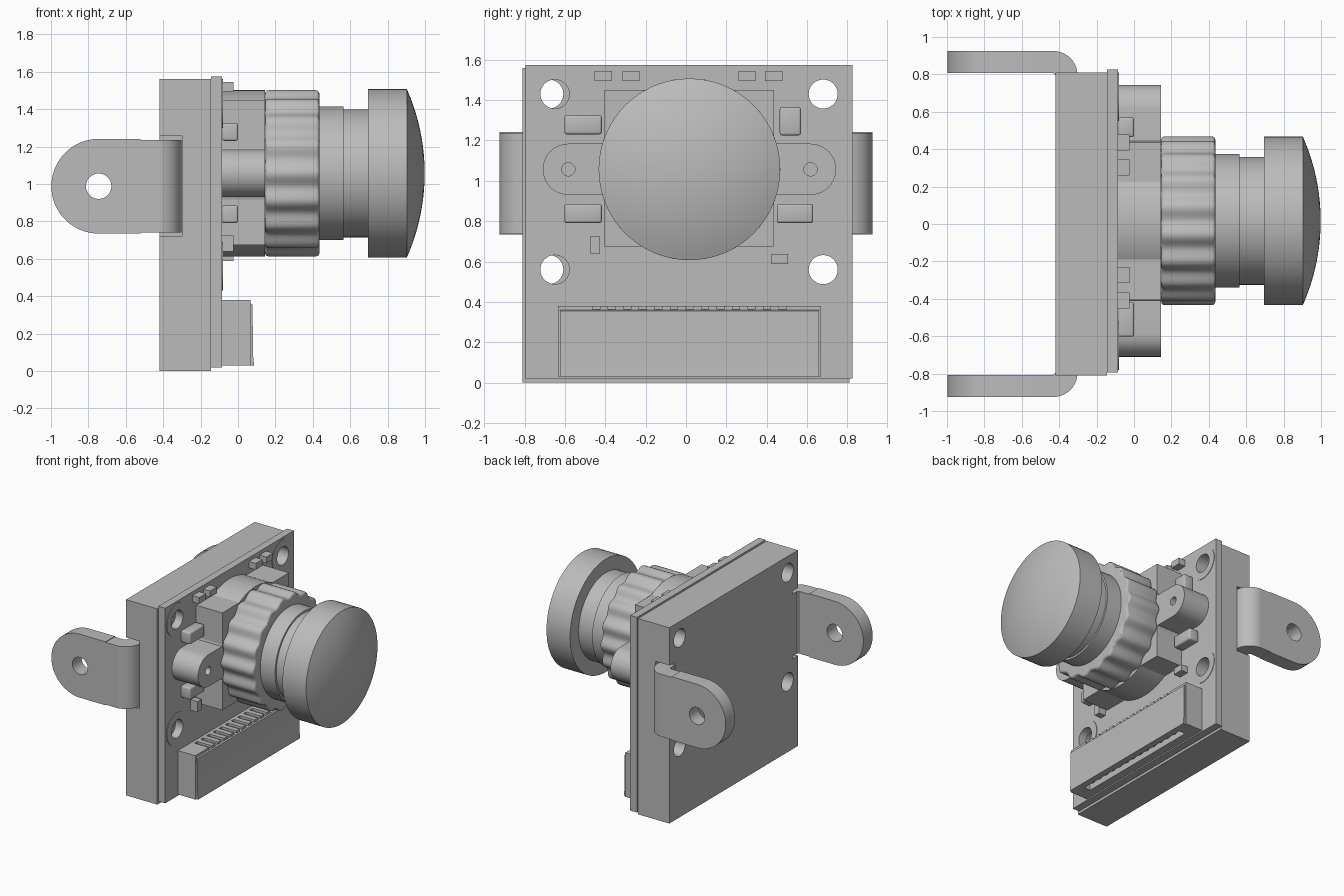
import bpy, bmesh, math
from mathutils import Vector

if "Cube" in bpy.data.objects:
    bpy.data.objects.remove(bpy.data.objects["Cube"])

GREY = bpy.data.materials.new("plain grey")
GREY.use_nodes = True
COLOUR = (0.5, 0.5, 0.5, 1)
GREY.diffuse_color = COLOUR
GREY.node_tree.nodes["Principled BSDF"].inputs["Base Color"].default_value = COLOUR

AY, AZ = 0.017, 1.057      # lens axis
BOARD = -0.085             # front surface of the circuit board


def finish(name, bm, bevel=0, smooth=True):
    bmesh.ops.recalc_face_normals(bm, faces=bm.faces)
    me = bpy.data.meshes.new(name)
    bm.to_mesh(me)
    bm.free()
    ob = bpy.data.objects.new(name, me)
    bpy.context.collection.objects.link(ob)
    me.materials.append(GREY)
    bpy.ops.object.select_all(action='DESELECT')
    ob.select_set(True)
    bpy.context.view_layer.objects.active = ob
    if bevel:
        mod = ob.modifiers.new("bevel", 'BEVEL')
        mod.width, mod.segments, mod.limit_method = bevel, 3, 'ANGLE'
        mod.angle_limit = math.radians(50)
        bpy.ops.object.modifier_apply(modifier=mod.name)
    if smooth:
        bpy.ops.object.shade_smooth_by_angle(angle=math.radians(30))
    return ob


def prism(name, pts, axis, lo, hi, bevel=0):
    """Extrude a 2D outline along an axis."""
    place = {'x': lambda u, v, w: (w, u, v),
             'y': lambda u, v, w: (u, w, v),
             'z': lambda u, v, w: (u, v, w)}[axis]
    bm = bmesh.new()
    face = bm.faces.new([bm.verts.new(place(u, v, lo)) for u, v in pts])
    ext = bmesh.ops.extrude_face_region(bm, geom=[face])["geom"]
    step = Vector(place(0, 0, hi - lo))
    bmesh.ops.translate(bm, vec=step, verts=[g for g in ext if isinstance(g, bmesh.types.BMVert)])
    return finish(name, bm, bevel)


def box(name, x, y, z, bevel=0):
    return prism(name, [(x[0], y[0]), (x[1], y[0]), (x[1], y[1]), (x[0], y[1])],
                 'z', z[0], z[1], bevel)


def arc(cu, cv, r, a0=0, a1=360, n=32):
    full = a1 - a0 == 360
    count = n if full else n + 1
    return [(cu + r * math.cos(math.radians(a0 + (a1 - a0) * i / n)),
             cv + r * math.sin(math.radians(a0 + (a1 - a0) * i / n))) for i in range(count)]


def cut(target, cutters):
    for c in cutters:
        mod = target.modifiers.new("cut", 'BOOLEAN')
        mod.operation, mod.object, mod.solver = 'DIFFERENCE', c, 'EXACT'
        bpy.ops.object.select_all(action='DESELECT')
        target.select_set(True)
        bpy.context.view_layer.objects.active = target
        bpy.ops.object.modifier_apply(modifier=mod.name)
        bpy.data.objects.remove(c)
    bpy.ops.object.shade_smooth_by_angle(angle=math.radians(30))


def lathe(name, profile, n=72):
    """Spin (x, radius) points around the lens axis."""
    bm = bmesh.new()
    vs = [bm.verts.new((x, AY, AZ + r)) for x, r in profile]
    es = [bm.edges.new(p) for p in zip(vs, vs[1:])]
    bmesh.ops.spin(bm, geom=vs + es, cent=(0, AY, AZ), axis=(1, 0, 0),
                   angle=math.tau, steps=n)
    bmesh.ops.remove_doubles(bm, verts=bm.verts, dist=0.0005)
    return finish(name, bm)


# Back plate with mounting holes and side notches
HOLE_Z = (0.56, 1.43)
plate = box("back_plate", (-0.42, -0.145), (-0.81, 0.81), (0, 1.56))
cut(plate, [prism("cutter", arc(y, z, 0.072), 'x', -0.6, 0.1)
            for y in (-0.68, 0.68) for z in HOLE_Z] +
           [box("cutter", (-0.5, -0.3), sorted((s * 0.74, s * 0.9)), (0.72, 1.26))
            for s in (-1, 1)])

# Circuit board with round pads
board = box("circuit_board", (-0.145, BOARD), (-0.795, 0.825), (0.02, 1.575))
cut(board, [prism("cutter", arc(y, z, 0.072), 'x', -0.6, 0.1)
            for y in (-0.65, 0.68) for z in HOLE_Z])
for y in (-0.65, 0.68):
    for z in HOLE_Z:
        pad = prism("hole_pad", arc(y, z, 0.13), 'x', BOARD, BOARD + 0.004)
        cut(pad, [prism("cutter", arc(y, z, 0.072), 'x', -0.6, 0.1)])

# Bent side brackets
BZ, BR = 0.988, 0.253
for side, s in (("left", 1), ("right", -1)):
    outline = [(-0.42, BZ - 0.248), (-0.42, BZ + 0.248), (-0.52, BZ + 0.248), (-0.52, BZ + BR)]
    outline += arc(-0.745, BZ, BR, 90, 270, 32) + [(-0.52, BZ - BR), (-0.52, BZ - 0.248)]
    tab = prism(side + "_bracket_tab", outline, 'y', *sorted((s * 0.808, s * 0.925)))
    cut(tab, [prism("cutter", arc(-0.745, BZ, 0.068), 'y', -1.2, 1.2)])
    bend = [(-0.42, 0.742), (-0.302, 0.742)] + arc(-0.432, 0.795, 0.13, 0, 90, 12)
    bend += [(-0.432, 0.808), (-0.42, 0.795)]
    prism(side + "_bracket_bend", [(x, s * y) for x, y in bend], 'z', BZ - 0.248, BZ + 0.248)

# Lens holder: square base, round collar and two screw ears
TOP = 0.145
box("holder_base", (BOARD, TOP), (-0.405, 0.435), (0.675, 1.45))
prism("holder_collar", arc(AY, AZ, 0.445, n=72), 'x', BOARD, TOP)
for side, s in (("left", 1), ("right", -1)):
    c = AY + s * 0.6
    ear = [(AY + s * 0.4, AZ - 0.127)] + [(c + s * (u - c), v) for u, v in
          arc(c, AZ, 0.127, -90, 90, 20)] + [(AY + s * 0.4, AZ + 0.127)]
    ob = prism(side + "_holder_ear", ear, 'x', BOARD, TOP)
    cut(ob, [prism("cutter", arc(c, AZ, 0.033, n=20), 'x', 0, 0.3)])

# Scalloped focus ring
LOBES = 18
wave = []
for i in range(LOBES * 10):
    a = math.tau * i / (LOBES * 10)
    r = 0.438 + 0.013 * math.cos(LOBES * a)
    wave.append((AY + r * math.cos(a), AZ + r * math.sin(a)))
prism("focus_ring", wave, 'x', TOP, 0.435, bevel=0.018)

# Lens barrel, cap and domed front
lathe("lens_barrel", [(0.4, 0), (0.4, 0.357), (0.565, 0.357), (0.565, 0.342),
                      (0.7, 0.342), (0.7, 0)])
RAD = 1.113
dome = [(0.998 - RAD + math.sqrt(RAD ** 2 - r * r), r)
        for r in [0.45 * (1 - i / 12) for i in range(13)]]
lathe("lens_cap", [(0.695, 0), (0.695, 0.45)] + dome)

# Larger board components: (y, z, width, height)
for y, z, w, h in [(-0.51, 1.278, 0.185, 0.095), (-0.51, 0.838, 0.185, 0.095),
                   (0.54, 0.838, 0.18, 0.095), (0.517, 1.295, 0.105, 0.14)]:
    box("large_component", (BOARD, 0), (y - w / 2, y + w / 2), (z - h / 2, z + h / 2), 0.012)

# Small board components
for y, z, w, h in [(-0.41, 1.52, 0.085, 0.05), (-0.272, 1.52, 0.085, 0.05),
                   (0.302, 1.52, 0.085, 0.05), (0.435, 1.52, 0.085, 0.05),
                   (-0.45, 0.682, 0.05, 0.085), (0.463, 0.612, 0.085, 0.05)]:
    box("small_component", (BOARD, -0.025), (y - w / 2, y + w / 2), (z - h / 2, z + h / 2))

# Ribbon connector with top grooves, open lower slot and contacts
body = box("connector_body", (BOARD, 0.068), (-0.635, 0.67), (0.03, 0.38))
PITCH = 0.077
cut(body, [box("cutter", (-0.06, 0.1), (y - 0.018, y + 0.018), (0.362, 0.5))
           for y in [-0.445 + PITCH * i for i in range(13)]] +
          [box("cutter", (-0.02, 0.035), (-0.52, 0.555), (0, 0.12))])
prism("connector_flap", [(0.06, 0.03), (0.086, 0.03), (0.08, 0.09), (0.078, 0.355), (0.06, 0.365)],
      'y', -0.625, 0.66)
for i in range(13):
    y = -0.445 + PITCH * i
    box("connector_contact", (0.012, 0.036), (y - 0.015, y + 0.015), (0.045, 0.125))
